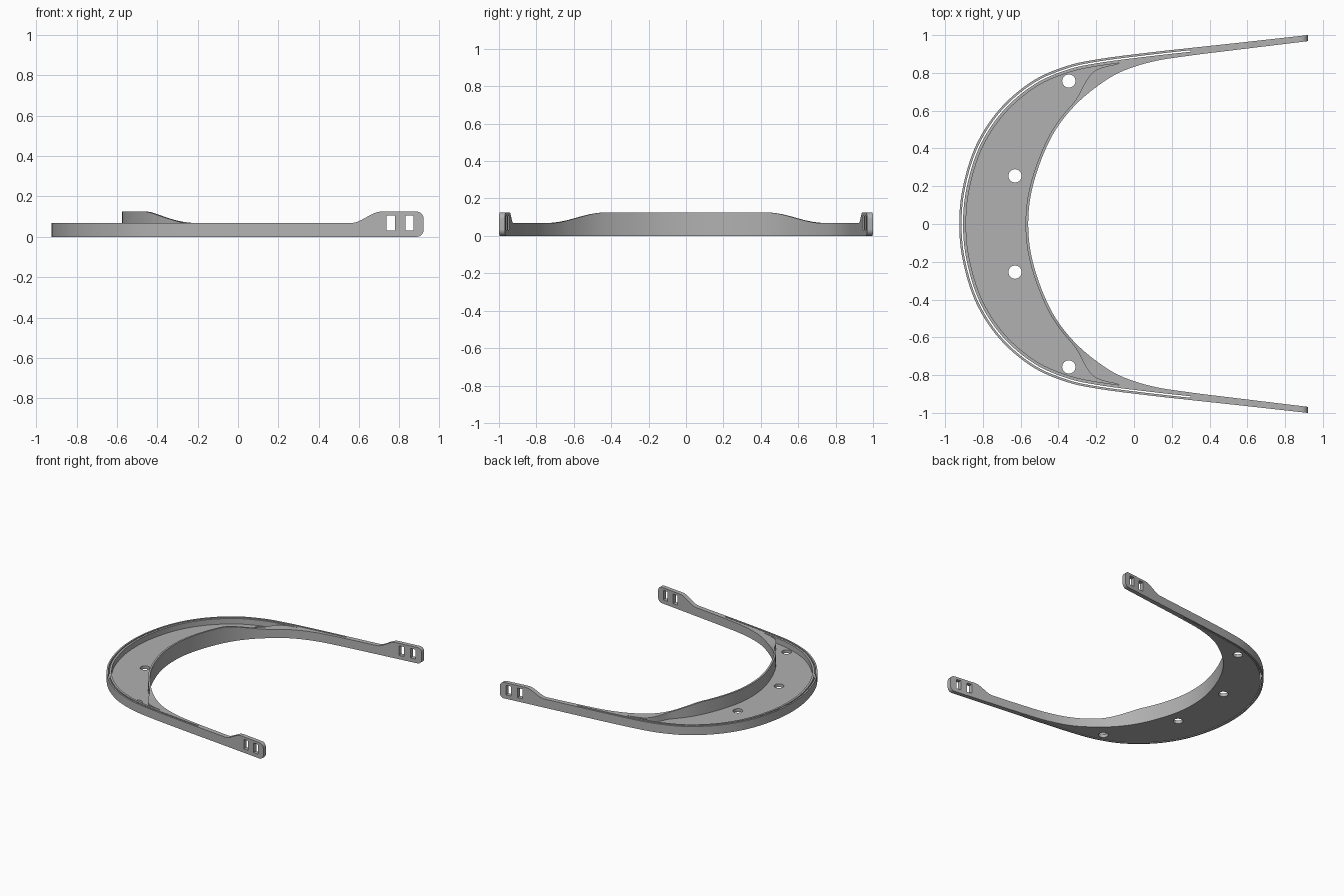
import bpy, bmesh, math
from mathutils import Vector, Matrix

if "Cube" in bpy.data.objects:
    bpy.data.objects.remove(bpy.data.objects["Cube"])

# Half outlines from the brow centre to the strap end
OUTER = [(-.925, 0), (-.905, .2), (-.835, .42), (-.71, .61), (-.54, .755), (-.36, .835),
         (-.18, .874), (.1, .91), (.3, .932), (.55, .959), (.92, 1)]
INNER = [(-.56, 0), (-.545, .16), (-.495, .33), (-.42, .49), (-.32, .62), (-.2, .725),
         (-.07, .805), (.1, .86), (.3, .892), (.55, .923), (.92, .968)]
FLOOR_Z, RIM_Z, TALL_Z = .025, .068, .125
RIM_W, WALL_W = .036, .014
TIP = 6.3                       # where the tray pocket closes
ARM = 8                         # where the visor slot ends

mat = bpy.data.materials.new("grey plastic")
mat.diffuse_color = (.44, .44, .44, 1)
mat.use_nodes = True
mat.node_tree.nodes["Principled BSDF"].inputs["Base Color"].default_value = mat.diffuse_color


def smooth(a, b, v):
    u = min(1, max(0, (v - a) / (b - a)))
    return u * u * (3 - 2 * u)


def spline(pts, t, offset=0.0):
    """Point on a smooth mirrored outline, shifted sideways by offset."""
    p = [Vector(q) for q in pts]
    p = [Vector((p[1].x, -p[1].y))] + p + [2 * p[-1] - p[-2]]
    s = abs(t)
    i = min(int(s), len(pts) - 2)
    u = s - i
    a, b, c, d = p[i:i + 4]
    k1, k2, k3 = c - a, 2 * a - 5 * b + 4 * c - d, 3 * b - a - 3 * c + d
    pos = b + .5 * (k1 * u + k2 * u * u + k3 * u ** 3)
    tan = (k1 + 2 * k2 * u + 3 * k3 * u * u).normalized()
    pos = pos + Vector((tan.y, -tan.x)) * offset
    return Vector((pos.x, pos.y if t >= 0 else -pos.y))


def outer(offset):
    return lambda t: spline(OUTER, t, offset)


def inner(t):
    return spline(INNER, t)


def wall_back(t):
    """Pocket side of the brow wall, meeting the rim at the pocket tip."""
    s = abs(t)
    k = .8 * smooth(4, TIP, s) if s <= TIP else .999
    return spline(INNER, t, -WALL_W).lerp(spline(OUTER, t, RIM_W), k)


def ribbon(name, stations, side_a, side_b, top, bottom=lambda p: 0):
    """Closed strip between two outlines, with varying top and bottom."""
    bm = bmesh.new()
    rings = []
    for t in stations:
        a, b = side_a(t), side_b(t)
        rings.append([bm.verts.new((q.x, q.y, z)) for q, z in
                      ((a, bottom(a)), (b, bottom(b)), (b, top(b)), (a, top(b)))])
    for r, s in zip(rings, rings[1:]):
        for i in range(4):
            j = (i + 1) % 4
            bm.faces.new((r[i], r[j], s[j], s[i]))
    bm.faces.new(rings[0])
    bm.faces.new(rings[-1])
    return finish(name, bm)


def finish(name, bm):
    bmesh.ops.recalc_face_normals(bm, faces=bm.faces)
    me = bpy.data.meshes.new(name)
    bm.to_mesh(me)
    bm.free()
    me.materials.append(mat)
    ob = bpy.data.objects.new(name, me)
    bpy.context.collection.objects.link(ob)
    return ob


def cut(ob, bm):
    """Subtract the shapes in bm from an object."""
    cutter = finish("cutter", bm)
    cutter.hide_render = True
    mod = ob.modifiers.new("cut", 'BOOLEAN')
    mod.operation, mod.solver, mod.object = 'DIFFERENCE', 'EXACT', cutter
    dg = bpy.context.evaluated_depsgraph_get()
    me = bpy.data.meshes.new_from_object(ob.evaluated_get(dg))
    ob.modifiers.clear()
    ob.data = me
    bpy.data.objects.remove(cutter)


def span(limit):
    n = math.ceil(limit * 8)
    return [i / 8 for i in range(-n, n + 1)]


def rim_top(p):
    return RIM_Z


def wall_top(p):
    return TALL_Z + (RIM_Z - TALL_Z) * smooth(.43, .73, abs(p.y))


def end_round(p, r=.035):
    d = min(r, max(0, p.x - (.92 - r)))
    return r - math.sqrt(max(0, r * r - d * d))


def arm_top(p):
    return RIM_Z + (TALL_Z - RIM_Z) * smooth(.56, .71, p.x) - end_round(p)


# Rim: outer lip and inner lip with the visor slot between them
ribbon("outer_lip", span(ARM), outer(0), outer(.012), rim_top)
ribbon("inner_lip", span(ARM), outer(.02), outer(RIM_W), rim_top)

# Tall brow wall
ribbon("brow_wall", span(ARM), outer_wall := wall_back, inner, wall_top)

# Tray floor with four round holes
tray = ribbon("tray_floor", span(TIP), outer(RIM_W), wall_back, lambda p: FLOOR_Z)
bm = bmesh.new()
for x, y in ((-.345, .757), (-.63, .255)):
    for s in (1, -1):
        bmesh.ops.create_cone(bm, cap_ends=True, segments=32, radius1=.035, radius2=.035,
                              depth=.2, matrix=Matrix.Translation((x, y * s, 0)))
cut(tray, bm)

# Strap arms with two slots each
ts = [ARM + i / 8 for i in range(8)] + [10 - (1 - i / 40) ** 2 for i in range(41)]
for s, side in ((1, "back"), (-1, "front")):
    arm = ribbon(side + "_strap_arm", [t * s for t in ts], outer(0), inner, arm_top, end_round)
    bm = bmesh.new()
    for x in (.757, .85):
        bmesh.ops.create_cube(bm, size=1, matrix=Matrix.Translation((x, .97 * s, .068))
                              @ Matrix.Diagonal((.04, .3, .075, 1)))
    cut(arm, bm)

# Smooth shading with crisp edges
for ob in bpy.context.collection.objects:
    ob.select_set(True)
    bpy.context.view_layer.objects.active = ob
bpy.ops.object.shade_smooth_by_angle(angle=math.radians(30))
